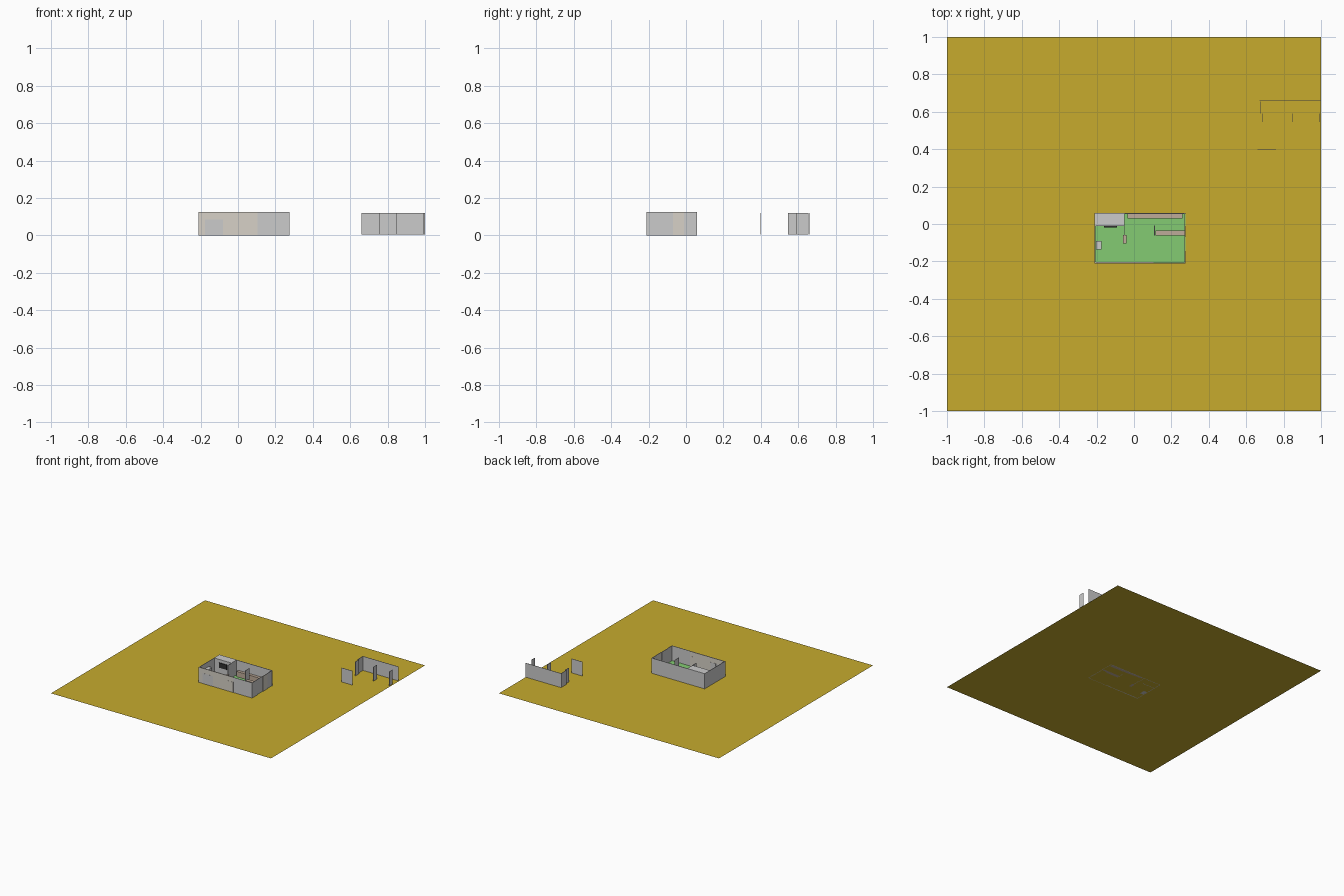
import bpy, bmesh

if "Cube" in bpy.data.objects:
    bpy.data.objects.remove(bpy.data.objects["Cube"])

def material(name, rgb):
    m = bpy.data.materials.new(name)
    m.diffuse_color = (*rgb, 1)
    m.use_nodes = True
    m.node_tree.nodes["Principled BSDF"].inputs["Base Color"].default_value = m.diffuse_color
    return m

GOLD = material("sand", (0.57, 0.41, 0.027))
GREEN = material("green_floor", (0.23, 0.60, 0.17))
BEIGE = material("beige", (0.52, 0.41, 0.32))
CREAM = material("cream", (0.68, 0.64, 0.57))
LIGHT = material("light_wall", (0.70, 0.70, 0.69))
DARK = material("dark_screen", (0.03, 0.03, 0.03))

def box(name, x, y, z, mat=None):
    """Box from (min, max) ranges along each axis."""
    bm = bmesh.new()
    bmesh.ops.create_cube(bm, size=1)
    for v in bm.verts:
        v.co = [r[0] if c < 0 else r[1] for c, r in zip(v.co, (x, y, z))]
    me = bpy.data.meshes.new(name)
    bm.to_mesh(me)
    bm.free()
    ob = bpy.data.objects.new(name, me)
    bpy.context.collection.objects.link(ob)
    if mat:
        me.materials.append(mat)
    return ob

def plane(name, x, y, z, mat):
    me = bpy.data.meshes.new(name)
    me.from_pydata([(x[0], y[0], z), (x[1], y[0], z), (x[1], y[1], z), (x[0], y[1], z)],
                   [], [(0, 1, 2, 3)])
    me.materials.append(mat)
    bpy.context.collection.objects.link(bpy.data.objects.new(name, me))

T = 0.004            # wall thickness
H = (0.0, 0.125)     # wall height
L, R, F, B = -0.21, 0.275, -0.21, 0.058

# ground and floor
plane("ground", (-1, 1), (-1, 1), 0.0, GOLD)
plane("house_floor", (L, R), (F, B), 0.002, GREEN)

# outer walls
box("front_wall_left", (L, 0.105), (F, F + 0.006), H, CREAM)
box("front_wall_right", (0.105, R), (F, F + 0.003), H, LIGHT)
box("back_wall", (L, R), (B - T, B), H, LIGHT)
box("left_wall", (L, L + T), (F, B), H, LIGHT)
for i, (y0, y1) in enumerate([(F, -0.145), (-0.145, -0.07), (-0.07, -0.01), (-0.01, B)]):
    off = 0.002 * (i % 2)
    box(f"right_wall_{i}", (R - T - off, R - off), (y0, y1), H, CREAM if i == 2 else LIGHT)

# flush door and window panels on the front
for i in range(4):
    x0 = -0.177 + i * 0.0245
    box(f"sliding_panel_{i}", (x0, x0 + 0.0235), (F - 0.001, F + 0.007), (0, 0.085), LIGHT)
box("front_door", (0.05, 0.104), (F - 0.001, F + 0.007), (0, 0.085), CREAM)

# enclosed back room with its roof and wall screen
box("room_front_wall", (L, -0.052), (-0.012, -0.008), H, LIGHT)
box("room_side_wall", (-0.056, -0.052), (-0.012, B), H, LIGHT)
box("room_roof", (L, -0.052), (-0.012, B), (0.122, 0.125), LIGHT)
box("wall_screen", (-0.16, -0.09), (-0.018, -0.012), (0.06, 0.1), DARK)

# interior partitions
box("middle_partition", (-0.052, -0.048), (-0.06, -0.01), H, LIGHT)
box("right_partition", (0.108, 0.112), (-0.062, -0.008), H, LIGHT)

# counters and furniture
box("back_counter", (-0.035, 0.26), (0.03, B - T), (0, 0.045), BEIGE)
box("middle_counter", (0.115, 0.27), (-0.062, -0.036), (0, 0.045), BEIGE)
box("small_stand", (-0.06, -0.04), (-0.105, -0.06), (0, 0.05), BEIGE)
box("tall_cabinet", (-0.204, -0.174), (-0.135, -0.09), (0, 0.085))

# loose wall panels beside the house
HP = (0.004, 0.12)
P = 0.0015
for i, (x0, x1, y) in enumerate([(0.67, 0.86, 0.658), (0.86, 0.999, 0.658), (0.66, 0.76, 0.40)]):
    box(f"loose_long_panel_{i}", (x0, x1), (y - P, y + P), HP)
for i, (x, y0, y1) in enumerate([(0.685, 0.545, 0.59), (0.675, 0.59, 0.655),
                                 (0.848, 0.545, 0.59), (0.992, 0.545, 0.59)]):
    box(f"loose_short_panel_{i}", (x - P, x + P), (y0, y1), HP)
